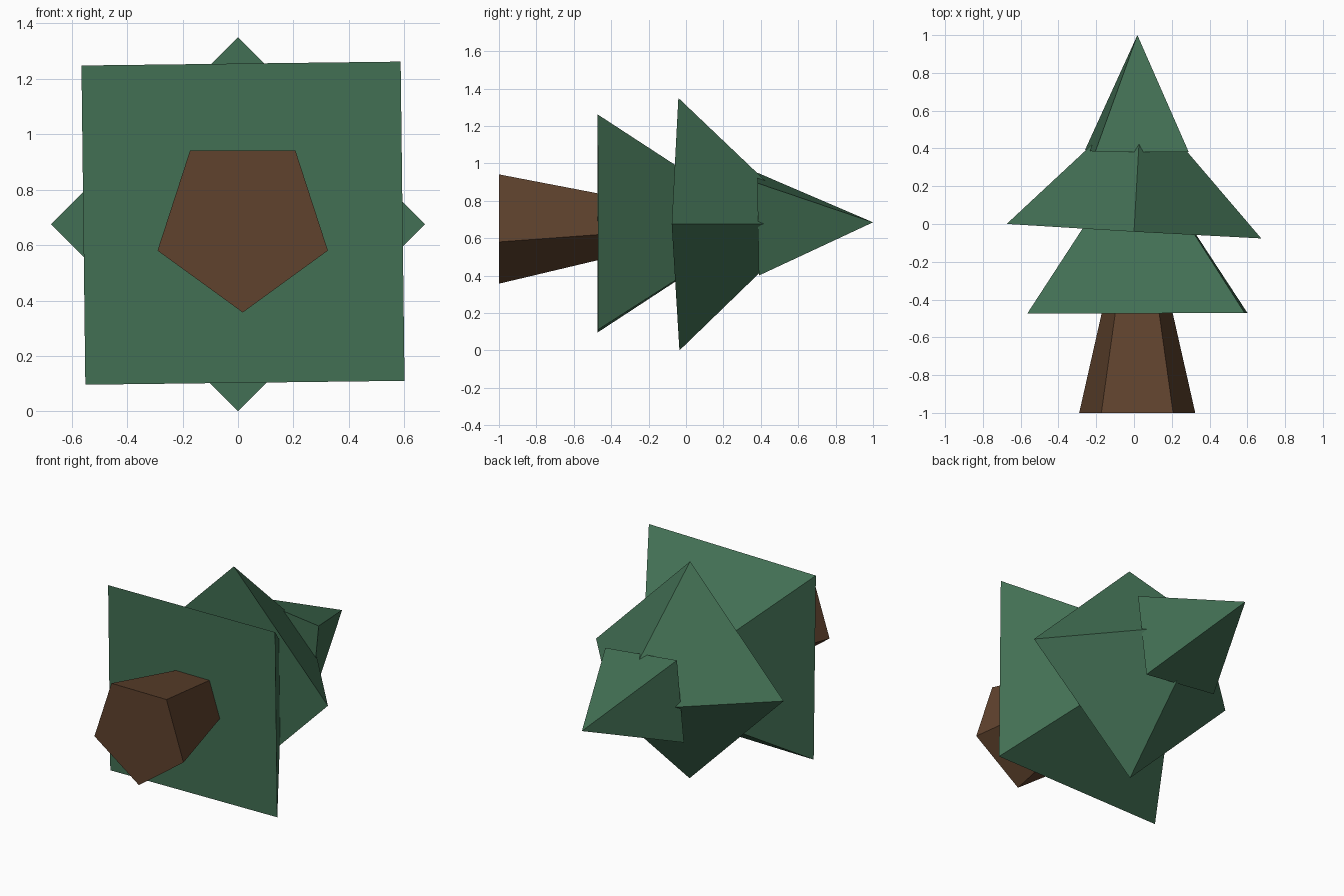
import bpy, bmesh
from math import sin, cos, pi, radians
from mathutils import Vector

if "Cube" in bpy.data.objects:
    bpy.data.objects.remove(bpy.data.objects["Cube"])


def material(name, color):
    m = bpy.data.materials.new(name)
    m.diffuse_color = (*color, 1)
    m.use_nodes = True
    m.node_tree.nodes["Principled BSDF"].inputs["Base Color"].default_value = m.diffuse_color
    return m


def taper(name, base, tip, r1, r2, sides, turn, mat):
    """Flat-sided cone or frustum from base to tip; turn is measured in the xz plane."""
    base, tip = Vector(base), Vector(tip)
    axis = (tip - base).normalized()
    u = Vector((1, 0, 0))
    u = (u - axis * u.dot(axis)).normalized()
    v = u.cross(axis)  # close to +z
    bm = bmesh.new()

    def ring(c, r):
        angles = [radians(turn) + 2 * pi * i / sides for i in range(sides)]
        return [bm.verts.new(c + r * (cos(a) * u + sin(a) * v)) for a in angles]

    low = ring(base, r1)
    bm.faces.new(low)
    if r2:
        high = ring(tip, r2)
        bm.faces.new(high)
    else:
        high = [bm.verts.new(tip)] * sides
    for i in range(sides):
        j = (i + 1) % sides
        quad = [low[i], low[j], high[j], high[i]]
        bm.faces.new(list(dict.fromkeys(quad)))
    bmesh.ops.recalc_face_normals(bm, faces=bm.faces)
    me = bpy.data.meshes.new(name)
    bm.to_mesh(me)
    bm.free()
    me.materials.append(mat)
    bpy.context.collection.objects.link(bpy.data.objects.new(name, me))


bark = material("bark", (0.115, 0.055, 0.027))
leaf = material("needles", (0.055, 0.16, 0.088))

# Trunk, lying along y
taper("trunk", (0.017, -1, 0.68), (0.017, -0.44, 0.68), 0.323, 0.19, 5, -90, bark)

# Three square foliage tiers, each twisted and tilted a little differently
taper("lower_tier", (0.018, -0.472, 0.679), (0.017, 0.42, 0.68), 0.814, 0, 4, 45.7, leaf)
taper("middle_tier", (0, -0.038, 0.675), (0.04, 0.665, 0.678), 0.675, 0, 4, 0, leaf)
taper("upper_tier", (0.015, 0.386, 0.675), (0.018, 1, 0.685), 0.352, 0, 4, 38.7, leaf)
